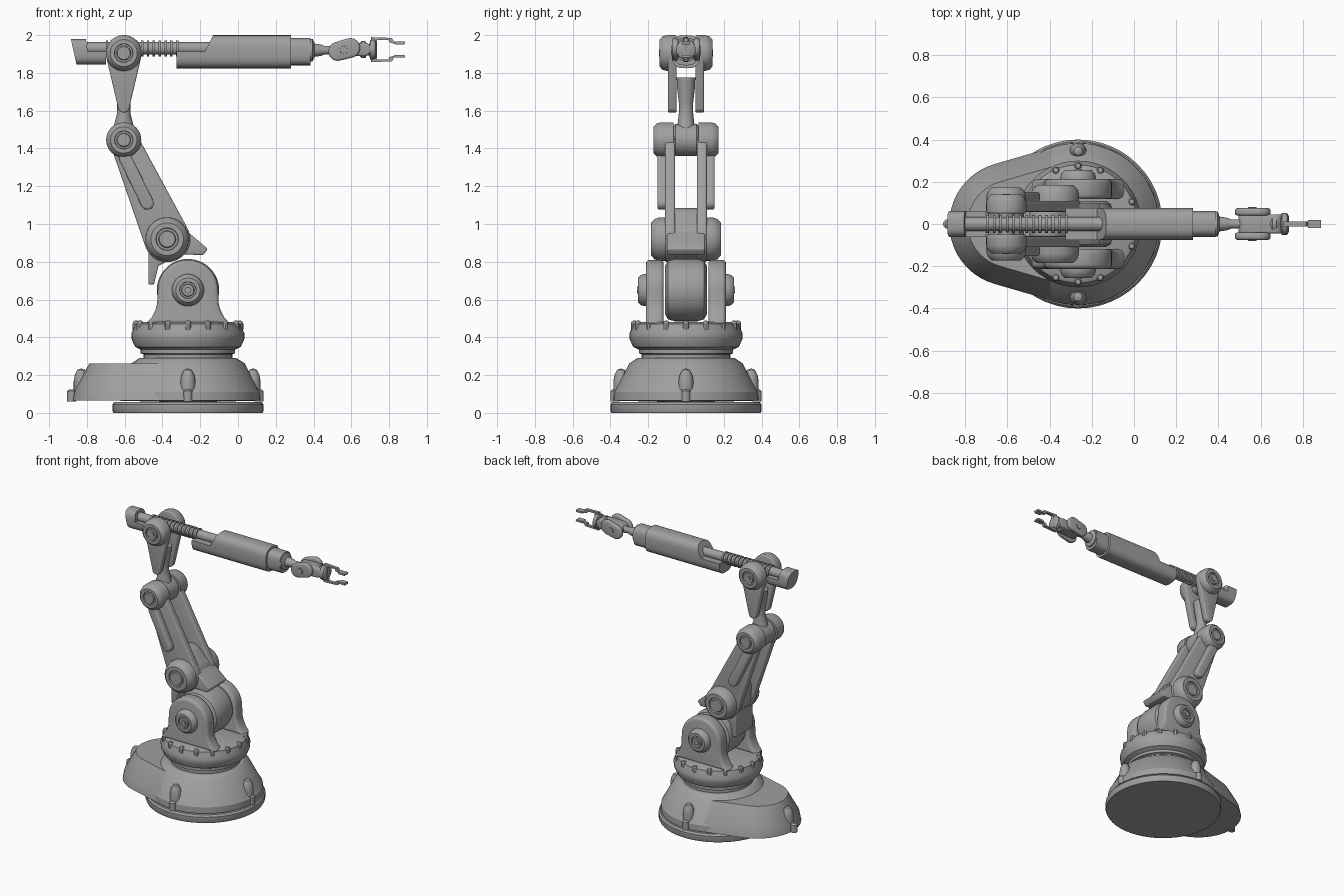
import bpy, bmesh
from math import sin, cos, pi, acos, atan2, hypot, radians
from mathutils import Vector

if "Cube" in bpy.data.objects:
    bpy.data.objects.remove(bpy.data.objects["Cube"])

grey = bpy.data.materials.new("machine_grey")
grey.use_nodes = True
grey.diffuse_color = (0.35, 0.35, 0.35, 1)
grey.node_tree.nodes["Principled BSDF"].inputs["Base Color"].default_value = (0.35, 0.35, 0.35, 1)
parts = []


def loft(name, rings, bevel=0, angle=40):
    """Skin a list of closed rings, cap both ends and optionally round the edges."""
    bm = bmesh.new()
    vs = [[bm.verts.new(p) for p in r] for r in rings]
    n = len(vs[0])
    for a, b in zip(vs, vs[1:]):
        for i in range(n):
            bm.faces.new((a[i], a[(i + 1) % n], b[(i + 1) % n], b[i]))
    bm.faces.new(vs[0])
    bm.faces.new(vs[-1])
    bmesh.ops.recalc_face_normals(bm, faces=bm.faces)
    if bevel:
        sharp = [e for e in bm.edges if e.calc_face_angle(0) > radians(angle)]
        bmesh.ops.bevel(bm, geom=sharp, offset=bevel, segments=3, profile=0.5, affect='EDGES')
    me = bpy.data.meshes.new(name)
    bm.to_mesh(me)
    bm.free()
    me.materials.append(grey)
    ob = bpy.data.objects.new(name, me)
    bpy.context.collection.objects.link(ob)
    parts.append(ob)
    return ob


def lathe(name, profile, at, axis="z", sign=1, n=40):
    """Turn (radius, distance) pairs around an axis through a point."""
    rings = []
    for r, h in profile:
        r = max(r, 0.001)
        ring = []
        for i in range(n):
            u, v, w = r * cos(2 * pi * i / n), r * sin(2 * pi * i / n), sign * h
            ring.append(Vector(at) + Vector({"z": (u, v, w), "y": (u, w, v), "x": (w, u, v)}[axis]))
        rings.append(ring)
    return loft(name, rings)


def capsule(c1, r1, c2, r2, n=20):
    """Outline around two circles joined by their tangents."""
    dx, dy = c2[0] - c1[0], c2[1] - c1[1]
    a, phi = atan2(dy, dx), acos((r1 - r2) / hypot(dx, dy))
    out = []
    for c, r, t0, t1 in ((c1, r1, a + phi, a + 2 * pi - phi), (c2, r2, a - phi, a + phi)):
        for i in range(n + 1):
            t = t0 + (t1 - t0) * i / n
            out.append((c[0] + r * cos(t), c[1] + r * sin(t)))
    return out


def plate(name, pts, y0, y1, bevel=0.0):
    """Extrude a side outline across y."""
    return loft(name, [[(x, y, z) for x, z in pts] for y in (y0, y1)], bevel)


def shell(name, ry, rz, a0, a1, x0, x1, slope0=0, slope1=0, zc=1.912, power=3, n=32):
    """Extrude part of a rounded section along x, with slanted ends."""
    pts = []
    for i in range(n + (a1 - a0 < 2 * pi)):
        t = a0 + (a1 - a0) * i / n
        c, s = cos(t), sin(t)
        pts.append((ry * abs(c) ** (2 / power) * (1 if c > 0 else -1),
                    rz * abs(s) ** (2 / power) * (1 if s > 0 else -1)))
    return loft(name, [[(x + k * z, y, zc + z) for y, z in pts]
                       for x, k in ((x0, slope0), (x1, slope1))])


CX = -0.265                      # turning axis of the base
SHOULDER = (CX, 0.65)
ELBOW = (-0.375, 0.92)
KNEE = (-0.605, 1.445)
HEAD = (-0.605, 1.905)
ARM_Z = 1.92

# Base: foot, cone and the offset lobe
lathe("base_foot", [(0, 0), (.395, 0), (.4, .01), (.4, .045), (.39, .058), (0, .058)], (CX, 0, 0), n=48)
lathe("base_cone", [(0, .055), (.385, .065), (.383, .11), (.372, .125), (.3, .262),
                    (.257, .29), (0, .29)], (CX, 0, 0), n=48)
lobe = [[(x, y, z) for x, y in capsule((CX, 0), .383 - k, (-.58, 0), .295 - k)]
        for z, k in ((.065, 0), (.125, .012), (.262, .088))]
loft("base_lobe", lobe)

# Anchor pockets around the base
for dx, dy in ((.345, 0), (0, .345), (0, -.345), (-.565, 0)):
    k = 1.09
    lathe("anchor_pocket", [(0, .12), (.04, .12), (.04, .165), (.034, .2), (.02, .228), (0, .235)],
          (CX + dx, dy, 0), n=16)
    lathe("anchor_bolt", [(0, .06), (.024, .06), (.024, .115), (.012, .125), (0, .125)],
          (CX + dx * k, dy * k, 0), n=12)

# Turntable with a ring of bolts
lathe("turntable", [(0, .285), (.235, .285), (.235, .31), (.25, .315), (.25, .335), (.28, .35),
                    (.298, .39), (.3, .42), (.285, .45), (.28, .47), (.262, .48), (0, .48)],
      (CX, 0, 0), n=48)
for i in range(16):
    t = 2 * pi * i / 16
    lathe("turntable_bolt", [(0, .44), (.018, .44), (.018, .472), (.012, .486), (0, .49)],
          (CX + .275 * cos(t), .275 * sin(t), 0), n=10)

# Shoulder drum and the yokes holding it
lathe("shoulder_drum", [(0, -.11), (.13, -.11), (.155, -.095), (.165, -.06), (.165, .06),
                        (.155, .095), (.13, .11), (0, .11)], (CX, 0, .65), "y", n=48)
arc = [(CX + .16 * cos(t), .65 + .16 * sin(t)) for t in (pi * i / 24 for i in range(25))]
flare = [(.163, .58), (.172, .545), (.192, .505), (.225, .47)]
yoke = arc + [(CX - d, z) for d, z in flare] + [(CX + d, z) for d, z in reversed(flare)]


def hub(name, at, r, y0, y1, s):
    """Round joint cover with a recessed ring and a centre bolt."""
    lathe(name, [(0, y0), (r, y0), (r, y1 - .4 * r), (r * .93, y1 - .17 * r), (r * .75, y1),
                 (r * .52, y1), (r * .5, y1 - .01), (r * .4, y1 - .01), (r * .36, y1 - .003),
                 (0, y1 - .003)], (at[0], 0, at[1]), "y", s)


# Bracket block between shoulder and elbow
bracket = [(-.475, .68), (-.445, .68), (-.42, .78), (-.3, .84), (-.185, .835), (-.16, .868),
           (-.22, .92), (-.3, .985), (-.43, .985), (-.475, .86)]
plate("elbow_bracket", bracket, -.1, .1, .008)
lathe("elbow_core", [(0, -.105), (.115, -.105), (.115, .105), (0, .105)], (ELBOW[0], 0, ELBOW[1]), "y")

for s in (-1, 1):
    plate("shoulder_yoke", yoke, s * .118, s * .212, .02)
    hub("shoulder_hub", SHOULDER, .085, .2, .255, s)
    # Lower arm side links with raised ribs
    plate("lower_link", capsule(ELBOW, .122, KNEE, .075), s * .058, s * .11, .01)
    plate("link_rib", capsule((-.595, 1.345), .034, (-.48, 1.11), .034), s * .1, s * .152, .012)
    hub("elbow_hub", ELBOW, .115, .095, .185, s)
    hub("knee_hub", KNEE, .093, .065, .172, s)
    # Head plates
    plate("head_plate", capsule(HEAD, .095, (-.605, 1.62), .03), s * .05, s * .095, .008)
    hub("head_hub", HEAD, .095, .065, .14, s)
    lathe("head_pin", [(0, .13), (.018, .13), (.018, .143), (0, .143)], (HEAD[0], 0, HEAD[1]), "y", s, 12)
    lathe("shoulder_pin", [(0, .24), (.018, .24), (.018, .26), (0, .26)], (CX, 0, .65), "y", s, 12)

# Web joining the lower links
plate("link_web", capsule(ELBOW, .115, (-.41, 1.0), .085), -.062, .062, .01)

# Upper link: knuckle and a waisted neck
lathe("knee_knuckle", [(0, -.066), (.075, -.066), (.085, -.055), (.085, .055), (.075, .066),
                       (0, .066)], (KNEE[0], 0, KNEE[1]), "y")
neck = [(.065, .055, 1.48), (.05, .045, 1.53), (.035, .038, 1.59), (.035, .038, 1.64),
        (.05, .048, 1.72), (.055, .05, 1.775)]
loft("upper_neck", [[(-.605 + a * cos(t), b * sin(t), z) for t in (pi * (i + .5) / 10 for i in range(20))]
                    for a, b, z in neck])

# Sliding rod with ribs, through the head
lathe("head_axle", [(0, -.07), (.04, -.07), (.04, .07), (0, .07)], (HEAD[0], 0, HEAD[1]), "y", n=24)
lathe("slide_rod", [(0, -.8), (.033, -.8), (.033, -.1), (0, -.1)], (0, 0, ARM_Z + .01), "x", n=24)
for i in range(13):
    x = -.7 + i * .031
    lathe("rod_rib", [(0, x), (.042, x), (.042, x + .013), (0, x + .013)], (0, 0, ARM_Z + .01), "x", n=24)

# Rear cap, its lower half longer than the upper
shell("rear_cap", .062, .068, 0, 2 * pi, -.87, -.795, -.22, -.15)
shell("rear_cap_tray", .062, .068, pi, 2 * pi, -.87, -.7, -.22)

# Forearm sleeve with an open tray behind it
shell("forearm_sleeve", .076, .0875, 0, 2 * pi, -.175, .28, .5)
shell("forearm_tray", .076, .0875, pi, 2 * pi, -.325, .25)
shell("forearm_end", .061, .072, 0, 2 * pi, .27, .385)
lathe("forearm_nose", [(0, .38), (.06, .38), (.06, .395), (.035, .405), (.03, .44), (.022, .46),
                       (.022, .52), (0, .52)], (0, 0, ARM_Z), "x", n=24)

# Wrist: two oval side plates around a core
plate("wrist_core", capsule((.53, 1.92), .035, (.67, 1.925), .035), -.045, .045, .01)
for s in (-1, 1):
    plate("wrist_plate", capsule((.528, 1.914), .05, (.595, 1.932), .052), s * .04, s * .075, .012)
    lathe("wrist_pin", [(0, .07), (.022, .07), (.02, .08), (0, .08)], (.56, 0, 1.922), "y", s, 16)
lathe("wrist_flange", [(0, .64), (.03, .64), (.045, .655), (.045, .675), (.03, .68), (.03, .695),
                       (.052, .7), (.052, .725), (.035, .735), (0, .735)], (0, 0, ARM_Z + .003), "x", n=24)

# Gripper: cross bar and two stepped fingers
plate("gripper_bar", [(.715, 1.86), (.737, 1.86), (.737, 1.985), (.715, 1.985)], -.012, .012)
finger = [(.705, .066), (.815, .062), (.825, .042), (.885, .042), (.882, .028), (.835, .028),
          (.8, .04), (.797, .052), (.705, .052)]
for s in (-1, 1):
    pts = [(x, ARM_Z + .003 + s * h) for x, h in finger]
    plate("gripper_finger", pts, -.011, .011)
    plate("finger_pad", [(x, z) for x, z in pts if x > .82], -.02, .02)

# Soft shading with crisp edges
bpy.ops.object.select_all(action='DESELECT')
for ob in parts:
    ob.select_set(True)
bpy.context.view_layer.objects.active = parts[0]
bpy.ops.object.shade_smooth_by_angle(angle=radians(32))
